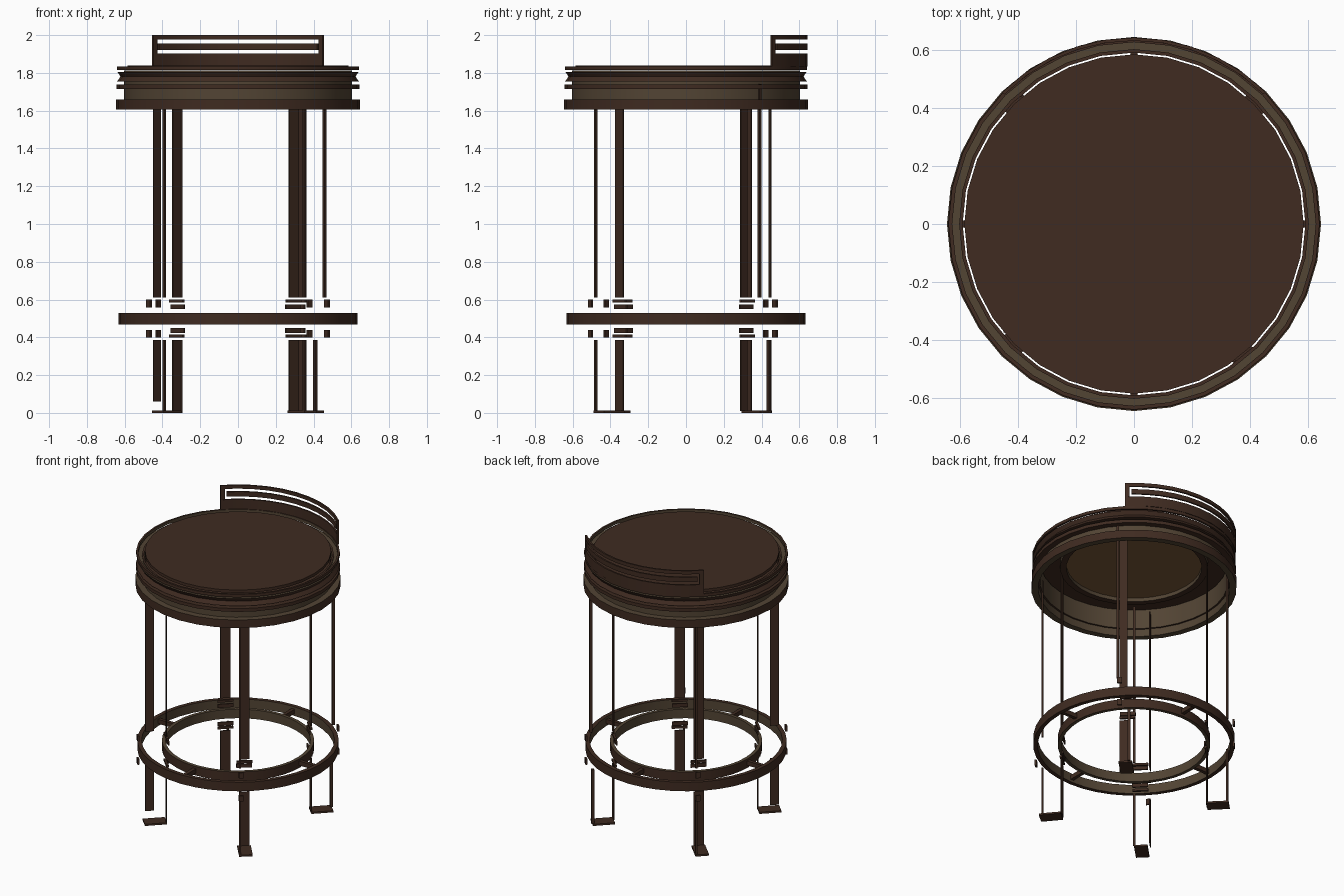
import bpy, bmesh, math
from mathutils import Matrix, Vector

cube = bpy.data.objects.get("Cube")
if cube:
    bpy.data.objects.remove(cube, do_unlink=True)


def material(name, rgb):
    m = bpy.data.materials.new(name)
    m.diffuse_color = (*rgb, 1)
    m.use_nodes = True
    m.node_tree.nodes["Principled BSDF"].inputs["Base Color"].default_value = (*rgb, 1)
    return m


BROWN = material("dark brown", (0.05, 0.024, 0.015))
OLIVE = material("olive brown", (0.085, 0.058, 0.034))
TAN = material("warm tan", (0.19, 0.097, 0.038))


def finish(name, bm, rule=None, accent=OLIVE):
    bmesh.ops.recalc_face_normals(bm, faces=bm.faces)
    bm.normal_update()
    for f in bm.faces:
        f.material_index = int(bool(rule and rule(f)))
    mesh = bpy.data.meshes.new(name)
    bm.to_mesh(mesh)
    bm.free()
    mesh.materials.append(BROWN)
    mesh.materials.append(accent)
    ob = bpy.data.objects.new(name, mesh)
    bpy.context.collection.objects.link(ob)
    bpy.ops.object.select_all(action="DESELECT")
    ob.select_set(True)
    bpy.context.view_layer.objects.active = ob
    bpy.ops.object.shade_smooth_by_angle(angle=math.radians(30))


def lathe(name, profile, rule=None, start=0, sweep=360, steps=32, accent=OLIVE):
    """Turn a closed (radius, height) profile about the z axis."""
    bm = bmesh.new()
    turn = Matrix.Rotation(math.radians(start), 3, "Z")
    face = bm.faces.new([bm.verts.new(turn @ Vector((r, 0, z))) for r, z in profile])
    bmesh.ops.spin(bm, geom=[face], cent=(0, 0, 0), axis=(0, 0, 1),
                   angle=math.radians(sweep), steps=steps, use_duplicate=False)
    bmesh.ops.remove_doubles(bm, verts=bm.verts, dist=0.0005)
    if sweep == 360:
        # drop the flat section faces left inside the closed turn
        bm.normal_update()
        section = [f for f in bm.faces if len(f.verts) == len(profile) and abs(f.normal.z) < 0.01
                   and abs(f.normal.dot(f.calc_center_median().normalized())) < 0.01]
        bmesh.ops.delete(bm, geom=section, context="FACES_ONLY")
    finish(name, bm, rule, accent)


def rect(r0, r1, z0, z1):
    return [(r0, z0), (r1, z0), (r1, z1), (r0, z1)]


def outward(f):
    c = f.calc_center_median()
    return f.normal.dot(Vector((c.x, c.y, 0)).normalized())


def not_outer(f):
    return outward(f) < 0.5


def inner_side(f):
    return outward(f) < -0.5


def upright(f):
    return abs(f.normal.z) < 0.5


def plate(name, angle, r, t, z):
    """Upright box given by radial, tangential and height ranges."""
    bm = bmesh.new()
    bmesh.ops.create_cube(bm, size=1)
    bmesh.ops.scale(bm, vec=[b - a for a, b in (r, t, z)], verts=bm.verts)
    bmesh.ops.translate(bm, vec=[(a + b) / 2 for a, b in (r, t, z)], verts=bm.verts)
    bmesh.ops.rotate(bm, verts=bm.verts, matrix=Matrix.Rotation(math.radians(angle), 3, "Z"))
    finish(name, bm)


# Seat: top panel, underside, inner drum and stacked hoops
lathe("seat_panel", [(0, 1.82), (0.585, 1.82), (0.585, 1.84), (0, 1.84)])
lathe("seat_underside_disc", [(0, 1.78), (0.425, 1.78), (0.425, 1.795), (0, 1.795)],
      lambda f: True, accent=TAN)
lathe("seat_underside_rim", rect(0.425, 0.465, 1.755, 1.795), upright)
lathe("seat_underside_annulus", rect(0.465, 0.585, 1.785, 1.8))
lathe("seat_inner_drum", rect(0.591, 0.603, 1.655, 1.812), upright)
lathe("seat_top_hoop", rect(0.627, 0.64, 1.815, 1.835), inner_side)
lathe("seat_cushion_hoop", [(0.6, 1.755), (0.64, 1.755), (0.622, 1.78), (0.638, 1.805),
                            (0.6, 1.805)], lambda f: f.normal.z > 0.9)
lathe("seat_middle_hoop", rect(0.6, 0.642, 1.715, 1.738))
lathe("seat_lower_hoop", rect(0.603, 0.645, 1.605, 1.66), not_outer)

# Low curved backrest: base, slat, top rail and end posts
for name, z0, z1, a in (("base", 1.835, 1.902, 45), ("slat", 1.922, 1.955, 48.5),
                        ("top_rail", 1.976, 2.0, 45)):
    lathe("backrest_" + name, rect(0.632, 0.643, z0, z1), None, a, 180 - 2 * a, 10)
for side, a in (("left", 45), ("right", 132.5)):
    lathe("backrest_post_" + side, rect(0.632, 0.643, 1.9, 1.978), None, a, 2.5, 1)

# Foot ring: two hoops joined by short spokes
lathe("foot_ring_outer", rect(0.605, 0.632, 0.468, 0.53), inner_side, steps=40)
lathe("foot_ring_inner", rect(0.455, 0.478, 0.468, 0.53), not_outer, steps=40)
for side, a in (("left", 0), ("back", 90), ("right", 180), ("front", 270)):
    plate("foot_ring_spoke_" + side, a, (0.47, 0.61), (-0.012, 0.012), (0.485, 0.515))

# Legs: open channels with an inner plate and a narrow outer edge
LEGS = {"front_left": -50, "back_left": 45, "back_right": 135, "front_right": 225}
for name, a in LEGS.items():
    for part, z in (("lower", (0.01, 0.385)), ("upper", (0.61, 1.74))):
        tag = f"{name}_leg_{part}"
        if name == "front_right":
            bottom = max(z[0], 0.06)
            plate(tag + "_side", a, (0.527, 0.582), (-0.056, -0.05), (bottom, z[1]))
            plate(tag + "_edge", a, (0.46, 0.466), (0.03, 0.046), z)
        elif name == "back_left":
            edge = (0.012, 0.03) if part == "lower" else (-0.056, -0.042)
            plate(tag + "_inner", a, (0.456, 0.463), (-0.05, -0.002), z)
            plate(tag + "_edge", a, (0.59, 0.608), edge, z)
        else:
            plate(tag + "_inner", a, (0.456, 0.463), (-0.0325, 0.0325), z)
            plate(tag + "_edge", a, (0.585, 0.597), (-0.045, -0.033), z)
    # Clamp plates and lips above and below the foot ring
    for part, flip in (("top", 1), ("bottom", -1)):
        def level(lo, hi):
            return sorted((0.499 + flip * lo, 0.499 + flip * hi))
        plate(f"{name}_clamp_{part}", a, (0.445, 0.455), (-0.05, 0.05), level(0.05, 0.075))
        plate(f"{name}_clamp_lip_{part}", a, (0.45, 0.465), (-0.05, 0.05), level(0.085, 0.1))
        plate(f"{name}_clamp_hook_{part}", a, (0.625, 0.637), (-0.05, -0.02), level(0.06, 0.1))
    plate(f"{name}_foot", a, (0.46, 0.6), (-0.045, 0.04), (0, 0.012))
